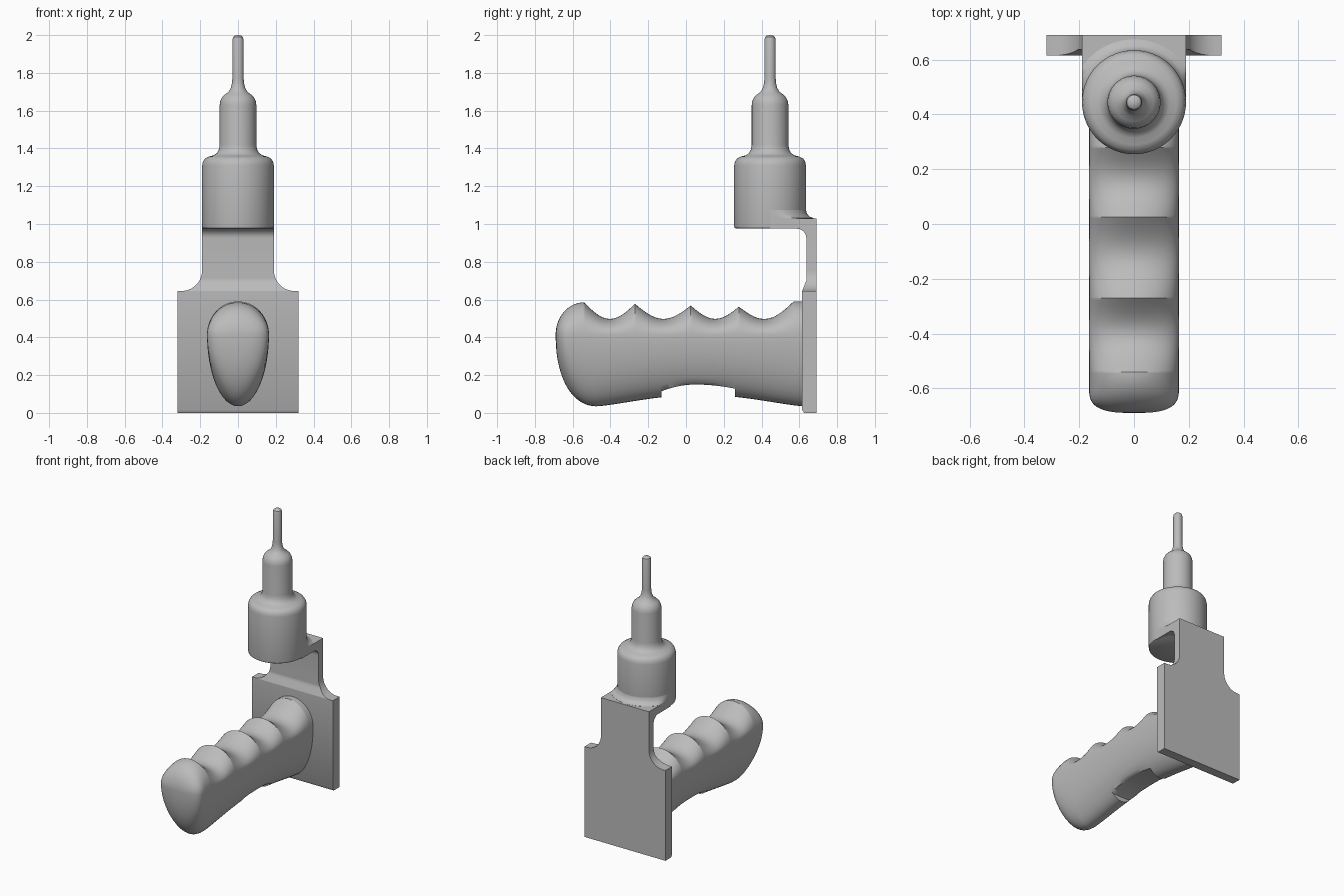
import bpy, bmesh, math

cube = bpy.data.objects.get("Cube")
if cube:
    bpy.data.objects.remove(cube, do_unlink=True)

grey = bpy.data.materials.new("plain grey")
grey.use_nodes = True
grey.diffuse_color = (0.5, 0.5, 0.5, 1)
grey.node_tree.nodes["Principled BSDF"].inputs["Base Color"].default_value = (0.5, 0.5, 0.5, 1)


def finish(name, bm, angle=35):
    bmesh.ops.remove_doubles(bm, verts=bm.verts, dist=1e-5)
    bmesh.ops.recalc_face_normals(bm, faces=bm.faces)
    mesh = bpy.data.meshes.new(name)
    bm.to_mesh(mesh)
    bm.free()
    mesh.materials.append(grey)
    ob = bpy.data.objects.new(name, mesh)
    bpy.context.collection.objects.link(ob)
    bpy.ops.object.select_all(action='DESELECT')
    ob.select_set(True)
    bpy.context.view_layer.objects.active = ob
    bpy.ops.object.shade_smooth_by_angle(angle=math.radians(angle))
    return ob


def loft(rings, closed=False):
    """Skin a list of equal-length rings; cap the ends unless closed."""
    bm = bmesh.new()
    rows = [[bm.verts.new(p) for p in ring] for ring in rings]
    n = len(rows[0])
    pairs = list(zip(rows, rows[1:]))
    if closed:
        pairs.append((rows[-1], rows[0]))
    else:
        bm.faces.new(rows[0])
        bm.faces.new(rows[-1])
    for a, b in pairs:
        for i in range(n):
            j = (i + 1) % n
            bm.faces.new((a[i], a[j], b[j], b[i]))
    return bm


def circle(r, z, n=64):
    return [(r * math.cos(math.tau * i / n), AXIS_Y + r * math.sin(math.tau * i / n), z)
            for i in range(n)]


AXIS_Y = 0.445
BACK = 0.69
NECK = 0.19

# Stepped spindle with rounded shoulders
spindle = [(.18, .975), (.188, .98), (.19, .99), (.19, 1.31), (.186, 1.33), (.175, 1.347),
           (.155, 1.357), (.13, 1.363), (.112, 1.375), (.101, 1.395), (.097, 1.42),
           (.097, 1.63), (.094, 1.65), (.085, 1.67), (.07, 1.685), (.05, 1.7),
           (.038, 1.72), (.032, 1.745), (.03, 1.77), (.03, 1.975), (.026, 1.99),
           (.016, 1.998), (.004, 2.0)]
finish("spindle", loft([circle(r, z) for r, z in spindle]))

# Mounting plate, neck and shelf as stacked slices: height, half width, front y
slices = [(0, .32, .625), (.015, .32, .615), (.645, .32, .615)]
for i in range(13):
    a = math.pi / 2 * i / 12
    z = .755 - .11 * math.cos(a)
    t = min(1, (z - .645) / .055)
    slices.append((z, .3 - .11 * math.sin(a), .615 + .022 * t))
for i in range(9):
    a = math.pi / 2 * i / 8
    slices.append((.925 + .05 * math.sin(a), NECK, .587 + .05 * math.cos(a)))
slices += [(.975, NECK, AXIS_Y), (1.03, NECK, AXIS_Y)]
finish("back_plate", loft([[(-w, f, z), (w, f, z), (w, BACK, z), (-w, BACK, z)]
                           for z, w, f in slices]))

# Cove blending the shelf into the spindle
cove = [(.17, 1.03), (.17, 1.075), (.19, 1.075), (.195, 1.055), (.208, 1.04), (.23, 1.031),
        (.23, 1.03)]
bm = loft([circle(r, z) for r, z in cove], closed=True)
for v in bm.verts:
    v.co.x = max(-NECK, min(NECK, v.co.x))
    v.co.y = max(AXIS_Y, v.co.y)
bmesh.ops.dissolve_degenerate(bm, edges=bm.edges, dist=1e-5)
finish("shelf_cove", bm)

# Finger grip: egg section, scalloped on top, notched below
RIDGES = [(-.54, .585), (-.27, .577), (.025, .568), (.28, .562), (.57, .59)]
MID, TIP = 0.415, -0.69
NOTCH = (-.13, .26)


def round_end(y, start, power):
    t = max(0, min(1, (start - y) / (start - TIP)))
    return (1 - t ** power) ** (1 / power)


def top(y):
    if y <= RIDGES[0][0]:
        return MID + (RIDGES[0][1] - MID) * round_end(y, RIDGES[0][0], 2)
    for (y0, z0), (y1, z1) in zip(RIDGES, RIDGES[1:]):
        if y <= y1:
            t = (y - y0) / (y1 - y0)
            z = z0 + (z1 - z0) * t
            return z - ((z0 + z1) / 2 - .498) * math.sin(math.pi * t)
    return RIDGES[-1][1]


def bottom(y):
    if y < -.47:
        return MID - (MID - .035) * round_end(y, -.47, 2.2)
    return .035 + .06 * math.sin(math.pi * min(1, (y + .47) / 1.09)) ** 1.25


def grip_ring(y, notched, n=48):
    ring = []
    w = .164 * round_end(y, -.6, 3)
    floor = .15 - 1.1 * (y - .05) ** 2 if y < .05 else .15 - .5 * (y - .05) ** 2
    for i in range(n):
        a = math.tau * i / n
        s = math.sin(a)
        z = MID + s * (top(y) - MID if s > 0 else MID - bottom(y))
        x = w * math.cos(a)
        if notched and z < floor:
            # follow the section outline at the notch floor height
            k = (MID - floor) / (MID - bottom(y))
            x = max(-1, min(1, x / (w * math.sqrt(1 - k * k)))) * w * math.sqrt(1 - k * k)
            z = floor
        ring.append((x, y, z))
    return ring


stations = {round(-.6 + 1.22 * i / 110, 4) for i in range(111)}
stations |= {TIP + .09 * (1 - math.cos(math.pi / 2 * i / 14)) for i in range(1, 14)}
stations |= {TIP + .0001} | {y for y, z in RIDGES} | set(NOTCH)
rings = []
for y in sorted(stations):
    inside = NOTCH[0] < y < NOTCH[1]
    if y == NOTCH[0]:
        rings += [grip_ring(y, False), grip_ring(y, True)]
    elif y == NOTCH[1]:
        rings += [grip_ring(y, True), grip_ring(y, False)]
    else:
        rings.append(grip_ring(y, inside))
finish("finger_grip", loft(rings), 40)
